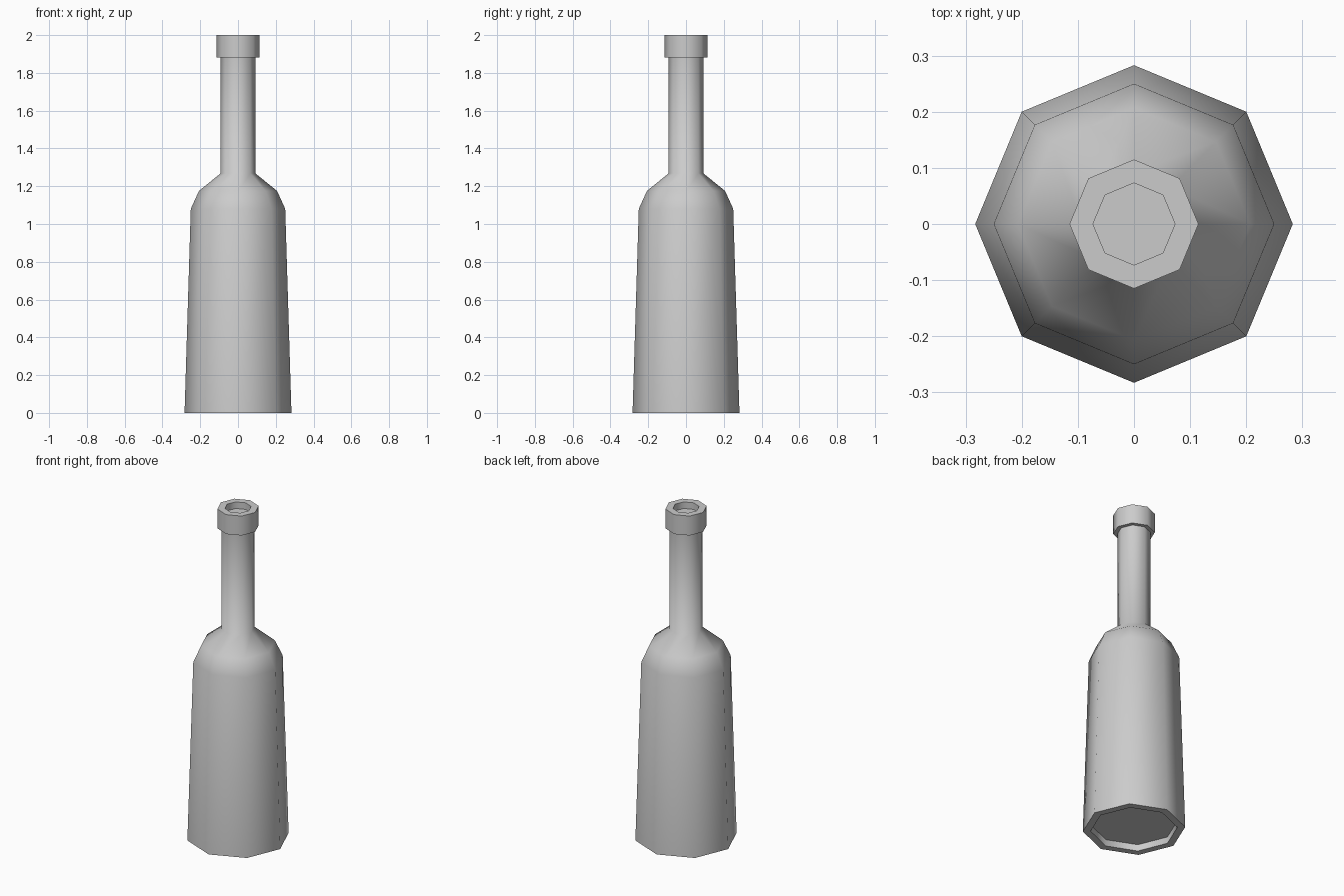
import bpy, bmesh, math

if "Cube" in bpy.data.objects:
    bpy.data.objects.remove(bpy.data.objects["Cube"])

SIDES = 8
# (radius, height) outline from recessed base, up the outside, into the mouth
PROFILE = [(0.24, 0.04), (0.24, 0.0), (0.283, 0.0), (0.25, 1.08), (0.207, 1.175),
           (0.092, 1.268), (0.092, 1.882), (0.115, 1.882), (0.115, 2.0),
           (0.073, 2.0), (0.073, 1.96)]

bm = bmesh.new()
rings = []
for r, z in PROFILE:
    rings.append([bm.verts.new((r * math.cos(i * math.tau / SIDES),
                                r * math.sin(i * math.tau / SIDES), z))
                  for i in range(SIDES)])

# walls between neighbouring rings
for a, b in zip(rings, rings[1:]):
    for i in range(SIDES):
        j = (i + 1) % SIDES
        bm.faces.new((a[i], a[j], b[j], b[i]))

# base recess and mouth recess floors
bm.faces.new(rings[0][::-1])
bm.faces.new(rings[-1])
bmesh.ops.recalc_face_normals(bm, faces=bm.faces)

mesh = bpy.data.meshes.new("bottle")
bm.to_mesh(mesh)
bm.free()
bottle = bpy.data.objects.new("bottle", mesh)
bpy.context.collection.objects.link(bottle)

# smooth sides, crisp lip and base
bpy.context.view_layer.objects.active = bottle
bottle.select_set(True)
bpy.ops.object.shade_smooth_by_angle(angle=math.radians(55))
